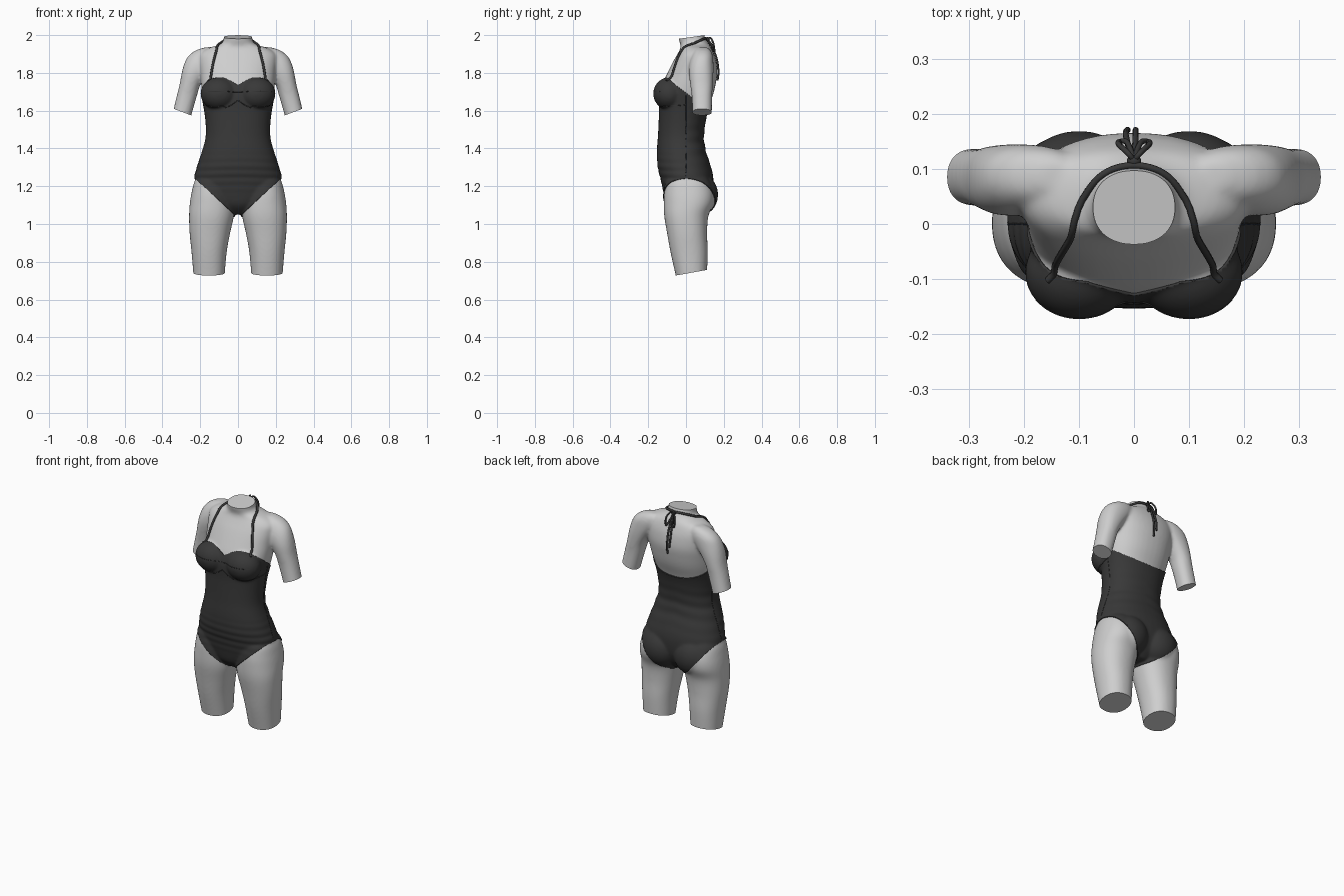
import bpy, bmesh, math
from mathutils import Vector
from mathutils.bvhtree import BVHTree

if "Cube" in bpy.data.objects:
    bpy.data.objects.remove(bpy.data.objects["Cube"])

def material(name, col):
    m = bpy.data.materials.new(name)
    m.diffuse_color = (*col, 1)
    m.use_nodes = True
    m.node_tree.nodes["Principled BSDF"].inputs["Base Color"].default_value = m.diffuse_color
    return m

SKIN = material("pale grey skin", (0.62, 0.62, 0.62))
SUIT = material("charcoal fabric", (0.04, 0.04, 0.04))

def add_object(name, data, mat):
    ob = bpy.data.objects.new(name, data)
    bpy.context.collection.objects.link(ob)
    data.materials.clear()
    data.materials.append(mat)
    return ob

def spline(pts, n):
    """Catmull-Rom through tuples of any size."""
    out, last = [], len(pts) - 1
    for i in range(last):
        p = [pts[max(0, min(last, i + k))] for k in (-1, 0, 1, 2)]
        for s in range(n):
            t = s / n
            out.append(tuple(0.5 * (2*b + (c-a)*t + (2*a-5*b+4*c-d)*t*t + (3*b-a-3*c+d)*t**3)
                             for a, b, c, d in zip(*p)))
    return out + [tuple(pts[-1])]

def loft(bm, rings, mirror=1, n=40):
    """Closed body from horizontal ovals (z, x0, x1, y0, y1)."""
    loops = []
    for z, x0, x1, y0, y1 in spline(rings, 4):
        cx, cy, rx, ry = (x0+x1)/2, (y0+y1)/2, (x1-x0)/2, (y1-y0)/2
        ring = []
        for i in range(n):
            c, s = math.cos(math.tau*i/n), math.sin(math.tau*i/n)
            c = math.copysign(abs(c)**0.9, c)
            s = math.copysign(abs(s)**0.9, s)
            ring.append(bm.verts.new((mirror*(cx + rx*c), cy + ry*s, z)))
        loops.append(ring)
    for a, b in zip(loops, loops[1:]):
        for i in range(n):
            bm.faces.new((a[i], a[(i+1) % n], b[(i+1) % n], b[i]))
    bm.faces.new(loops[0])
    bm.faces.new(loops[-1])

def ball(bm, c, r):
    vs = bmesh.ops.create_uvsphere(bm, u_segments=32, v_segments=20, radius=1)["verts"]
    for v in vs:
        v.co = Vector([c[k] + r[k]*v.co[k] for k in range(3)])

# Body volumes: torso with neck, arms, thighs, bust, seat
bm = bmesh.new()
torso = [(1.055, .05, -.05, .07), (1.10, .13, -.095, .11), (1.16, .21, -.113, .135),
         (1.24, .226, -.13, .14), (1.30, .212, -.145, .128), (1.36, .194, -.149, .108),
         (1.41, .178, -.148, .095), (1.46, .167, -.144, .09), (1.52, .166, -.141, .096),
         (1.60, .174, -.138, .112), (1.68, .188, -.14, .142), (1.74, .195, -.125, .157),
         (1.80, .20, -.098, .166), (1.86, .205, -.068, .16), (1.90, .20, -.045, .148),
         (1.93, .16, -.03, .135), (1.95, .098, -.03, .122), (1.97, .078, -.036, .108),
         (2.0, .075, -.04, .097), (2.04, .078, -.045, .095)]
loft(bm, [(z, -w, w, a, b) for z, w, a, b in torso])
arm = [(1.52, .262, .362, .035, .137), (1.60, .24, .343, .034, .137), (1.68, .217, .324, .03, .138),
       (1.74, .198, .309, .022, .142), (1.80, .16, .298, .015, .145), (1.85, .12, .284, .018, .145),
       (1.89, .10, .262, .03, .142), (1.92, .10, .222, .045, .13), (1.936, .12, .17, .065, .11)]
thigh = [(.66, .072, .232, -.04, .11), (.73, .07, .236, -.055, .111), (.85, .06, .246, -.082, .115),
         (.95, .042, .256, -.10, .112), (1.04, .022, .259, -.115, .118), (1.11, .016, .255, -.118, .145),
         (1.17, .025, .245, -.115, .145), (1.23, .05, .228, -.10, .12), (1.27, .09, .19, -.06, .08)]
for m in (1, -1):
    loft(bm, arm, m)
    loft(bm, thigh, m)
    ball(bm, (m*.10, -.088, 1.69), (.094, .081, .082))
    ball(bm, (m*.10, .075, 1.155), (.105, .09, .105))
bmesh.ops.recalc_face_normals(bm, faces=bm.faces)
me = bpy.data.meshes.new("volumes")
bm.to_mesh(me)
bm.free()
blob = add_object("volumes", me, SKIN)

# Fuse the volumes into one smooth skin
rm = blob.modifiers.new("fuse", 'REMESH')
rm.mode, rm.voxel_size = 'VOXEL', 0.007
sm = blob.modifiers.new("soften", 'SMOOTH')
sm.factor, sm.iterations = 0.5, 12
deps = bpy.context.evaluated_depsgraph_get()
bm = bmesh.new()
bm.from_mesh(blob.evaluated_get(deps).to_mesh())
bpy.data.objects.remove(blob)

# Flat cuts at neck, arms and thighs
def cut(co, no, inside):
    fs = [f for f in bm.faces if inside(f.calc_center_median())]
    geom = fs + list({e for f in fs for e in f.edges}) + list({v for f in fs for v in f.verts})
    bmesh.ops.bisect_plane(bm, geom=geom, plane_co=co, plane_no=no, clear_outer=True)
    bmesh.ops.holes_fill(bm, edges=[e for e in bm.edges if e.is_boundary], sides=0)

cut((0, .03, 1.99), (0, -.14, 1), lambda c: c.z > 1.95)
cut((0, .0275, .742), (0, .18, -1), lambda c: c.z < .85)
for m in (1, -1):
    cut((m*.293, 0, 1.592), (m*.35, 0, -.94), lambda c: m*c.x > .21 and 1.45 < c.z < 1.66)
bmesh.ops.recalc_face_normals(bm, faces=bm.faces)

# Swimsuit outline: positive inside the fabric
def fabric(p):
    x, y, z = abs(p.x), p.y, p.z
    top = min(1.735 + .042*math.sin(min(x/.12, 2)*math.pi/2), 1.77 - .75*(y + .1))
    k = max(0, min(1, (y + .05)/.12))
    low = 1.03 + .215*(x/.23)**(1.0 + .75*k)
    f = min(top - z, z - low)
    return min(f, .208 - x) if z > 1.5 else f

val = {v: fabric(v.co) for v in bm.verts}
edge_verts = []
for e in list(bm.edges):
    a, b = e.verts
    if val[a]*val[b] < 0:
        nv = bmesh.utils.edge_split(e, a, val[a]/(val[a] - val[b]))[1]
        val[nv] = 0
        edge_verts.append(nv)
bmesh.ops.connect_verts(bm, verts=edge_verts)

def finish(b, name, mat):
    d = bpy.data.meshes.new(name)
    b.to_mesh(d)
    d.shade_smooth()
    d.set_sharp_from_angle(angle=math.radians(40))
    return add_object(name, d, mat)

finish(bm, "body", SKIN)
body_tree = BVHTree.FromBMesh(bm)

# Swimsuit: fabric region lifted off the skin, with soft folds
bmesh.ops.delete(bm, geom=[f for f in bm.faces if sum(val[v] for v in f.verts) <= 0], context='FACES')
bm.normal_update()
shift = {}
for v in bm.verts:
    x, y, z = v.co
    belly = max(0, 1 - abs(z - 1.27)/.12)*(y < 0)
    back = max(0, 1 - abs(z - 1.42)/.15)*(y > 0)
    shift[v] = v.normal*(.0016*belly*math.sin(150*z + 25*x*x) + .002*back*math.sin(90*z + 12*abs(x)))
for v, s in shift.items():
    v.co += s
suit = finish(bm, "swimsuit", SUIT)
so = suit.modifiers.new("cloth thickness", 'SOLIDIFY')
so.thickness, so.offset = .005, 1
suit_tree = BVHTree.FromBMesh(bm)
bm.free()

# Cords: straps, seams, bow
def cord(name, pts, r, tree=None, lift=0.0):
    path = [Vector(p) for p in spline(pts, 10)]
    if tree:
        hits = [tree.find_nearest(p) for p in path]
        path = [h[0] + h[1]*lift for h in hits]
    cu = bpy.data.curves.new(name, 'CURVE')
    cu.dimensions, cu.bevel_depth, cu.bevel_resolution, cu.use_fill_caps = '3D', r, 2, True
    sp = cu.splines.new('POLY')
    sp.points.add(len(path) - 1)
    for q, p in zip(sp.points, path):
        q.co = (*p, 1)
    return add_object(name, cu, SUIT)

for m, side in ((1, "right"), (-1, "left")):
    flip = lambda pts: [(m*x, y, z) for x, y, z in pts]
    cord("halter_strap_" + side, flip([(.162, -.105, 1.765), (.135, -.06, 1.84), (.108, -.005, 1.91),
         (.086, .05, 1.955), (.05, .09, 1.978), (0, .105, 1.982)]), .0065, body_tree, .004)
    cord("side_seam_" + side, flip([(.19, .0, 1.68), (.168, .0, 1.5), (.195, .0, 1.36), (.23, .0, 1.255)]),
         .0015, suit_tree, .005)
    cord("under_bust_seam_" + side, flip([(0, -.15, 1.655), (.05, -.15, 1.622), (.1, -.15, 1.61),
         (.16, -.11, 1.62), (.19, 0, 1.63)]), .002, suit_tree, .005)
    cord("bust_seam_" + side, flip([(0, -.15, 1.70), (.1, -.17, 1.703), (.17, -.13, 1.70)]),
         .0015, suit_tree, .005)
    # Bow loop and hanging tail at the nape
    cord("bow_loop_" + side, flip([(0, .115, 1.98), (.012, .13, 1.985), (.028, .145, 1.955), (.026, .15, 1.915),
         (.012, .148, 1.93), (0, .118, 1.975)]), .005)
    cord("bow_tail_" + side, [(0, .12, 1.975), (-.004 + m*.006, .14, 1.93), (-.006 + m*.009, .16, 1.86),
         (-.004 + m*.007, .17, 1.78 - m*.02)], .0055, body_tree, .006)
knot = bmesh.new()
ball(knot, (0, .115, 1.978), (.013, .011, .011))
finish(knot, "bow_knot", SUIT)
knot.free()
